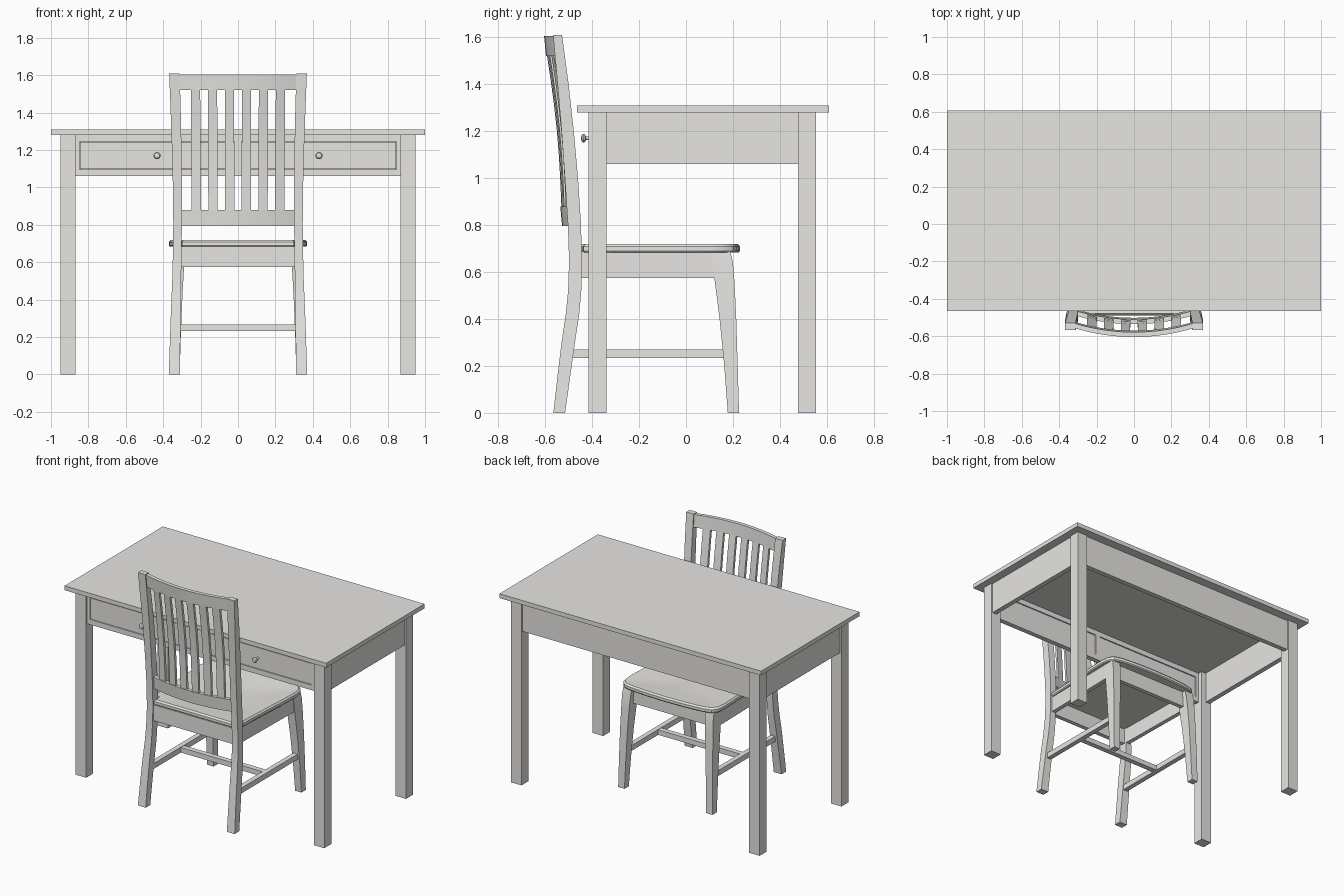
import bpy, bmesh, math
from mathutils import Vector

# pale warm paint shared by every part
PAINT = bpy.data.materials.new("pale_paint")
PAINT.diffuse_color = (0.8, 0.79, 0.765, 1)


def finish(name, bm, smooth=False):
    bmesh.ops.recalc_face_normals(bm, faces=bm.faces)
    me = bpy.data.meshes.new(name)
    bm.to_mesh(me)
    bm.free()
    me.materials.append(PAINT)
    ob = bpy.data.objects.new(name, me)
    bpy.context.collection.objects.link(ob)
    if smooth:
        bpy.ops.object.select_all(action='DESELECT')
        ob.select_set(True)
        bpy.context.view_layer.objects.active = ob
        bpy.ops.object.shade_smooth_by_angle(angle=math.radians(35))
    return ob


def loft(name, rings, smooth=False):
    """Skin a list of equal-length point rings and cap both ends."""
    bm = bmesh.new()
    vs = [[bm.verts.new(p) for p in r] for r in rings]
    n = len(vs[0])
    for a, b in zip(vs, vs[1:]):
        for i in range(n):
            bm.faces.new((a[i], a[(i + 1) % n], b[(i + 1) % n], b[i]))
    bm.faces.new(vs[0])
    bm.faces.new(vs[-1])
    return finish(name, bm, smooth)


def rect(x0, x1, y0, y1, z):
    return [(x0, y0, z), (x1, y0, z), (x1, y1, z), (x0, y1, z)]


def box(name, x0, x1, y0, y1, z0, z1):
    return loft(name, [rect(x0, x1, y0, y1, z0), rect(x0, x1, y0, y1, z1)])


def lathe_y(name, x, z, prof, n=16):
    """Turned part about an axis along y; prof is (radius, y)."""
    rings = [[(x + r * math.cos(2 * math.pi * i / n), y, z + r * math.sin(2 * math.pi * i / n))
              for i in range(n)] for r, y in prof]
    return loft(name, rings, True)


# ---- table top, legs and aprons
box("table_top", -1, 1, -0.465, 0.608, 1.28, 1.31)
for s in (-1, 1):
    for y in (-0.415, 0.477):
        box("table_leg", s * 0.87, s * 0.95, y, y + 0.076, 0, 1.28)
    box("side_apron", s * 0.905, s * 0.94, -0.34, 0.477, 1.06, 1.28)
box("back_apron", -0.87, 0.87, 0.508, 0.543, 1.06, 1.28)

# ---- front frame with two inset drawers and knobs
box("front_rail_top", -0.87, 0.87, -0.405, -0.37, 1.245, 1.28)
box("front_rail_bottom", -0.87, 0.87, -0.405, -0.37, 1.06, 1.095)
box("drawer_divider", -0.018, 0.018, -0.405, -0.37, 1.095, 1.245)
for s in (-1, 1):
    box("front_stile", s * 0.847, s * 0.87, -0.405, -0.37, 1.095, 1.245)
    box("drawer_front", s * 0.021, s * 0.844, -0.402, -0.375, 1.098, 1.242)
    lathe_y("drawer_knob", s * 0.433, 1.17,
            [(0.009, -0.40), (0.007, -0.425), (0.017, -0.431), (0.019, -0.437), (0.014, -0.444), (0.004, -0.447)])

# ---- chair back posts: (z, rear y, front y, inner x, outer x)
POST = [(0, -0.565, -0.515, 0.31, 0.37), (0.15, -0.548, -0.494, 0.309, 0.365),
        (0.3, -0.53, -0.473, 0.307, 0.36), (0.42, -0.512, -0.455, 0.305, 0.355),
        (0.52, -0.502, -0.446, 0.304, 0.351), (0.65, -0.498, -0.444, 0.302, 0.348),
        (0.8, -0.503, -0.447, 0.3, 0.346), (1.0, -0.516, -0.46, 0.3, 0.348),
        (1.2, -0.53, -0.478, 0.302, 0.353), (1.4, -0.547, -0.5, 0.306, 0.36),
        (1.61, -0.566, -0.528, 0.312, 0.368)]
for s in (-1, 1):
    loft("back_post", [rect(s * a, s * b, y0, y1, z) for z, y0, y1, a, b in POST], True)


# ---- curved back: centre surface used by rails and slats
def back_y(x, z):
    return -0.47 - 0.095 * (z - 0.8) - 0.045 * (1 - (x / 0.31) ** 2)


def rail(name, z0, z1, t, half):
    rings = []
    for i in range(17):
        x = half * (i / 8 - 1)
        a, b = back_y(x, z0), back_y(x, z1)
        rings.append([(x, a - t, z0), (x, a + t, z0), (x, b + t, z1), (x, b - t, z1)])
    loft(name, rings, True)


rail("top_rail", 1.52, 1.605, 0.013, 0.315)
rail("lower_back_rail", 0.795, 0.88, 0.013, 0.305)
for i in range(6):
    xb = (i - 2.5) * 0.09
    rings = []
    for k in range(7):
        f = k / 6
        z = 0.87 + 0.66 * f
        x = xb * (0.99 + 0.02 * f)
        bow = 0.012 * math.sin(math.pi * f)
        l, r = x - 0.025, x + 0.025
        yl, yr = back_y(l, z) + bow, back_y(r, z) + bow
        rings.append([(l, yl - 0.009, z), (r, yr - 0.009, z), (r, yr + 0.009, z), (l, yl + 0.009, z)])
    loft("back_slat", rings, True)

# ---- dished seat from scaled outline rings
half = [(0, -0.488), (0.15, -0.488), (0.3, -0.488), (0.302, -0.44), (0.345, -0.437), (0.355, -0.2),
        (0.367, 0.0), (0.37, 0.11), (0.362, 0.165), (0.335, 0.2), (0.28, 0.215), (0.15, 0.226), (0, 0.23)]
outline = half + [(-x, y) for x, y in half[-2:0:-1]]


def ring(f, z, dish=0.0):
    pts = []
    for x, y in outline:
        px, py = x * f, -0.12 + (y + 0.12) * f
        ridge = max(0, 1 - abs(px) / 0.08) * max(0, min(1, (py + 0.12) / 0.25))
        pts.append((px, py, z - dish * (1 - 0.7 * ridge)))
    return pts


loft("seat", [ring(0.985, 0.683), ring(1, 0.69), ring(1, 0.708), ring(0.975, 0.719), ring(0.9, 0.72, 0.003),
              ring(0.75, 0.72, 0.01), ring(0.55, 0.72, 0.016), ring(0.3, 0.72, 0.018), ring(0.05, 0.72, 0.018)], True)

# ---- seat aprons, front legs and stretchers
box("seat_back_apron", -0.305, 0.305, -0.49, -0.46, 0.575, 0.685)
box("seat_front_apron", -0.3, 0.3, 0.135, 0.165, 0.575, 0.685)
for s in (-1, 1):
    loft("seat_side_apron", [[(s * a, y, z) for a, z in ((x, 0.575), (x + 0.03, 0.575), (x + 0.03, 0.688), (x, 0.688))]
                             for x, y in ((0.305, -0.46), (0.315, 0.13))])
    leg = [(0, 0.178, 0.226, 0.312, 0.36), (0.2, 0.163, 0.22, 0.306, 0.358), (0.4, 0.143, 0.214, 0.298, 0.354),
           (0.55, 0.124, 0.207, 0.29, 0.35), (0.64, 0.112, 0.2, 0.284, 0.348), (0.69, 0.106, 0.188, 0.281, 0.345)]
    loft("front_leg", [rect(s * a, s * b, y0, y1, z) for z, y0, y1, a, b in leg], True)
    box("side_stretcher", s * 0.312, s * 0.346, -0.49, 0.175, 0.233, 0.27)
box("cross_stretcher", -0.325, 0.325, -0.178, -0.142, 0.233, 0.268)
